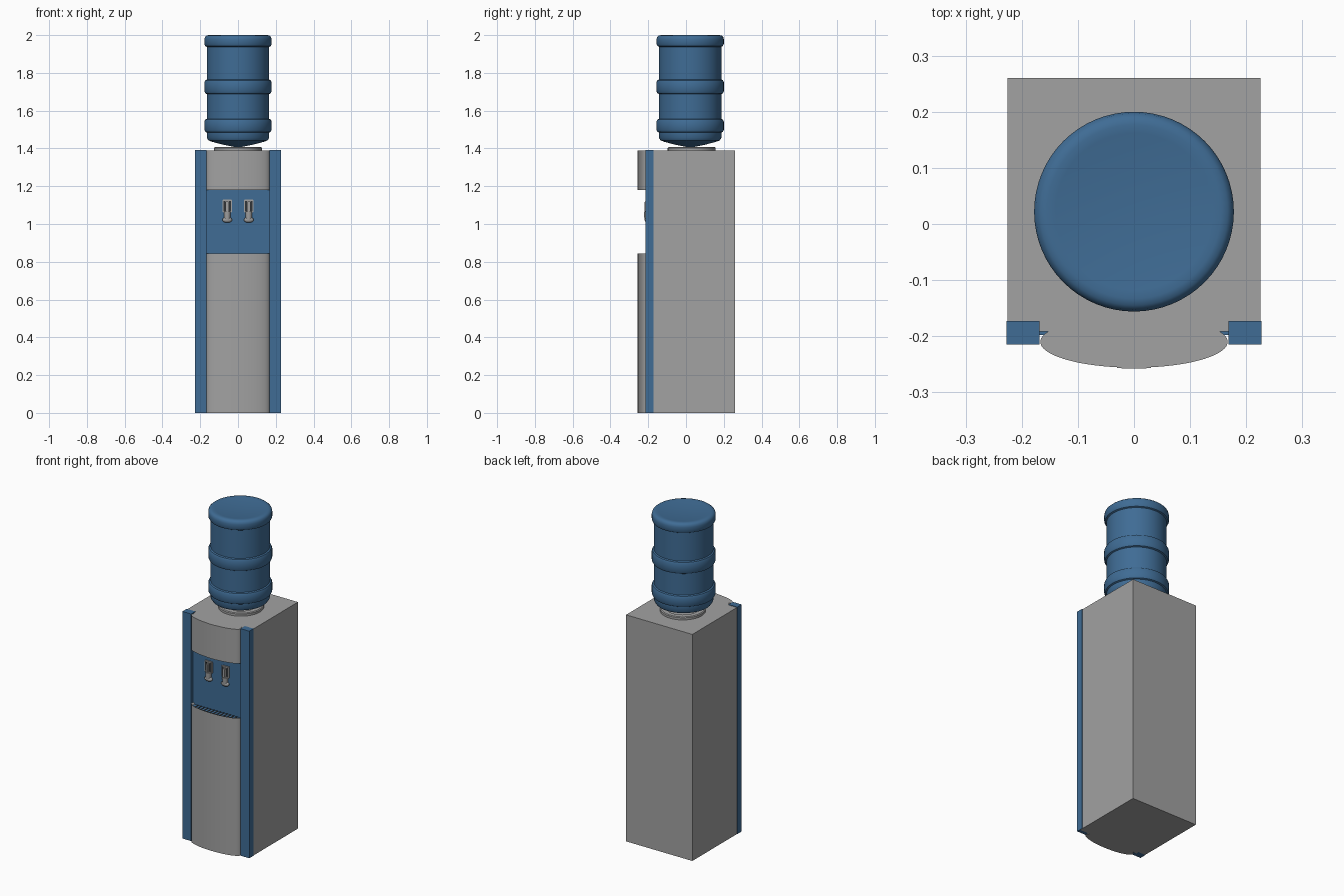
import bpy, bmesh, math
from mathutils import Matrix, Vector

cube = bpy.data.objects.get("Cube")
if cube:
    bpy.data.objects.remove(cube, do_unlink=True)


def material(name, rgb):
    m = bpy.data.materials.new(name)
    m.use_nodes = True
    m.diffuse_color = (*rgb, 1)
    m.node_tree.nodes["Principled BSDF"].inputs["Base Color"].default_value = (*rgb, 1)
    return m


GREY = material("light grey plastic", (0.36, 0.36, 0.36))
BLUE = material("blue plastic", (0.05, 0.15, 0.30))
DARK = material("dark slot", (0.03, 0.035, 0.04))


def finish(name, bm, mat, smooth=False):
    bmesh.ops.recalc_face_normals(bm, faces=bm.faces)
    mesh = bpy.data.meshes.new(name)
    bm.to_mesh(mesh)
    bm.free()
    mesh.materials.append(mat)
    obj = bpy.data.objects.new(name, mesh)
    bpy.context.collection.objects.link(obj)
    if smooth:
        bpy.ops.object.select_all(action="DESELECT")
        obj.select_set(True)
        bpy.context.view_layer.objects.active = obj
        bpy.ops.object.shade_smooth_by_angle(angle=math.radians(35))
    return obj


def box(name, x, y, z, mat, bevel=0):
    bm = bmesh.new()
    size = [b - a for a, b in (x, y, z)]
    mid = [(a + b) / 2 for a, b in (x, y, z)]
    bmesh.ops.create_cube(bm, size=1, matrix=Matrix.Translation(mid) @ Matrix.Diagonal((*size, 1)))
    if bevel:
        bmesh.ops.bevel(bm, geom=bm.edges[:], offset=bevel, segments=2, affect="EDGES")
    return finish(name, bm, mat, bool(bevel))


def lathe(name, profile, centre, mat, steps=64):
    bm = bmesh.new()
    vs = [bm.verts.new((r, 0, z)) for r, z in profile]
    es = [bm.edges.new(pair) for pair in zip(vs, vs[1:])]
    bmesh.ops.spin(bm, geom=vs + es, cent=(0, 0, 0), axis=(0, 0, 1),
                   angle=math.tau, steps=steps)
    bmesh.ops.remove_doubles(bm, verts=bm.verts, dist=1e-5)
    bmesh.ops.translate(bm, verts=bm.verts, vec=(*centre, 0))
    return finish(name, bm, mat, True)


# Elliptical front panel dimensions
RX, RY, CY = 0.167, 0.046, -0.21


def oval(name, z0, z1, mat, scale=1.0, recess=0):
    bm = bmesh.new()
    bmesh.ops.create_cone(bm, cap_ends=True, segments=96, radius1=1, radius2=1, depth=1,
                          matrix=Matrix.Translation((0, CY, (z0 + z1) / 2))
                          @ Matrix.Diagonal((RX * scale, RY * scale, z1 - z0, 1)))
    if recess:
        top = [f for f in bm.faces if f.normal.z > 0.9]
        bmesh.ops.inset_region(bm, faces=top, thickness=0.006)
        bmesh.ops.translate(bm, verts=top[0].verts, vec=(0, 0, -recess))
    return finish(name, bm, mat, True)


# Cabinet and corner posts
box("cabinet", (-0.225, 0.225), (-0.192, 0.26), (0, 1.39), GREY)
for side, s in (("left", 1), ("right", -1)):
    box(side + "_post", sorted((s * 0.168, s * 0.227)), (-0.215, -0.173), (0, 1.393), BLUE)

# Curved front panels and the blue niche between them
oval("lower_front_panel", 0, 0.845, GREY, recess=0.012)
oval("upper_front_panel", 1.18, 1.39, GREY)
box("niche_back", (-0.168, 0.168), (-0.198, -0.19), (0.835, 1.19), BLUE)

# Drip tray with slats
oval("drip_tray", 0.828, 0.836, BLUE, scale=0.95)
for i in range(-6, 7):
    x = i * 0.022
    half = RY * 0.8 * math.sqrt(1 - (x / RX) ** 2)
    box("tray_slot", (x - 0.004, x + 0.004), (CY - half, CY + half), (0.834, 0.838), DARK)

# Thin raised strip following the upper panel curve
bm = bmesh.new()
rows = []
for i in range(9):
    x = -0.03 + 0.06 * i / 8
    y = CY - RY * math.sqrt(1 - (x / RX) ** 2)
    rows.append([bm.verts.new((x, y + dy, z))
                 for dy, z in ((-0.0015, 1.18), (-0.0015, 1.39), (0.003, 1.39), (0.003, 1.18))])
for a, b in zip(rows, rows[1:]):
    for k in range(4):
        n = (k + 1) % 4
        bm.faces.new((a[k], a[n], b[n], b[k]))
bm.faces.new(rows[0])
bm.faces.new(rows[-1])
finish("panel_strip", bm, GREY, True)

# Two taps: framed housing, push lever, spout and rounded foot
for side, x in (("left", 0.057), ("right", -0.057)):
    box(side + "_tap_housing", (x - 0.026, x + 0.026), (-0.207, -0.196), (1.06, 1.13), GREY, 0.003)
    for s in (-1, 1):
        cx = x + s * 0.015
        box(side + "_tap_slot", (cx - 0.005, cx + 0.005), (-0.209, -0.204), (1.07, 1.122), DARK)
    box(side + "_tap_lever", (x - 0.009, x + 0.009), (-0.221, -0.2), (1.065, 1.12), GREY, 0.003)
    lathe(side + "_tap_spout", [(0, 1.02), (0.015, 1.02), (0.018, 1.065), (0, 1.065)],
          (x, -0.205), GREY, 24)
    bm = bmesh.new()
    bmesh.ops.create_uvsphere(bm, u_segments=24, v_segments=12, radius=1,
                              matrix=Matrix.Translation((x, -0.205, 1.022))
                              @ Matrix.Diagonal((0.026, 0.014, 0.015, 1)))
    finish(side + "_tap_foot", bm, GREY, True)

# Collar on the cabinet top
lathe("bottle_collar", [(0, 1.385), (0.127, 1.385), (0.127, 1.403), (0.122, 1.407),
                        (0.095, 1.407), (0.085, 1.398), (0, 1.398)], (0, 0.03), GREY)

# Bottle with three rounded ribs
R, RIB = 0.165, 0.178


def rib(z0, z1):
    return [(R, z0), (0.173, z0 + 0.004), (RIB, z0 + 0.014),
            (RIB, z1 - 0.014), (0.173, z1 - 0.004), (R, z1)]


profile = [(0, 1.405), (0.02, 1.408), (0.08, 1.42), (0.14, 1.436), (0.157, 1.443), (R, 1.456)]
profile += rib(1.484, 1.557) + rib(1.688, 1.765)
profile += [(R, 1.938), (0.173, 1.942), (RIB, 1.952), (RIB, 1.978),
            (0.175, 1.99), (0.167, 1.997), (0.155, 2.0), (0.14, 1.998), (0.07, 1.992), (0, 1.99)]
lathe("water_bottle", profile, (0, 0.022), BLUE)
